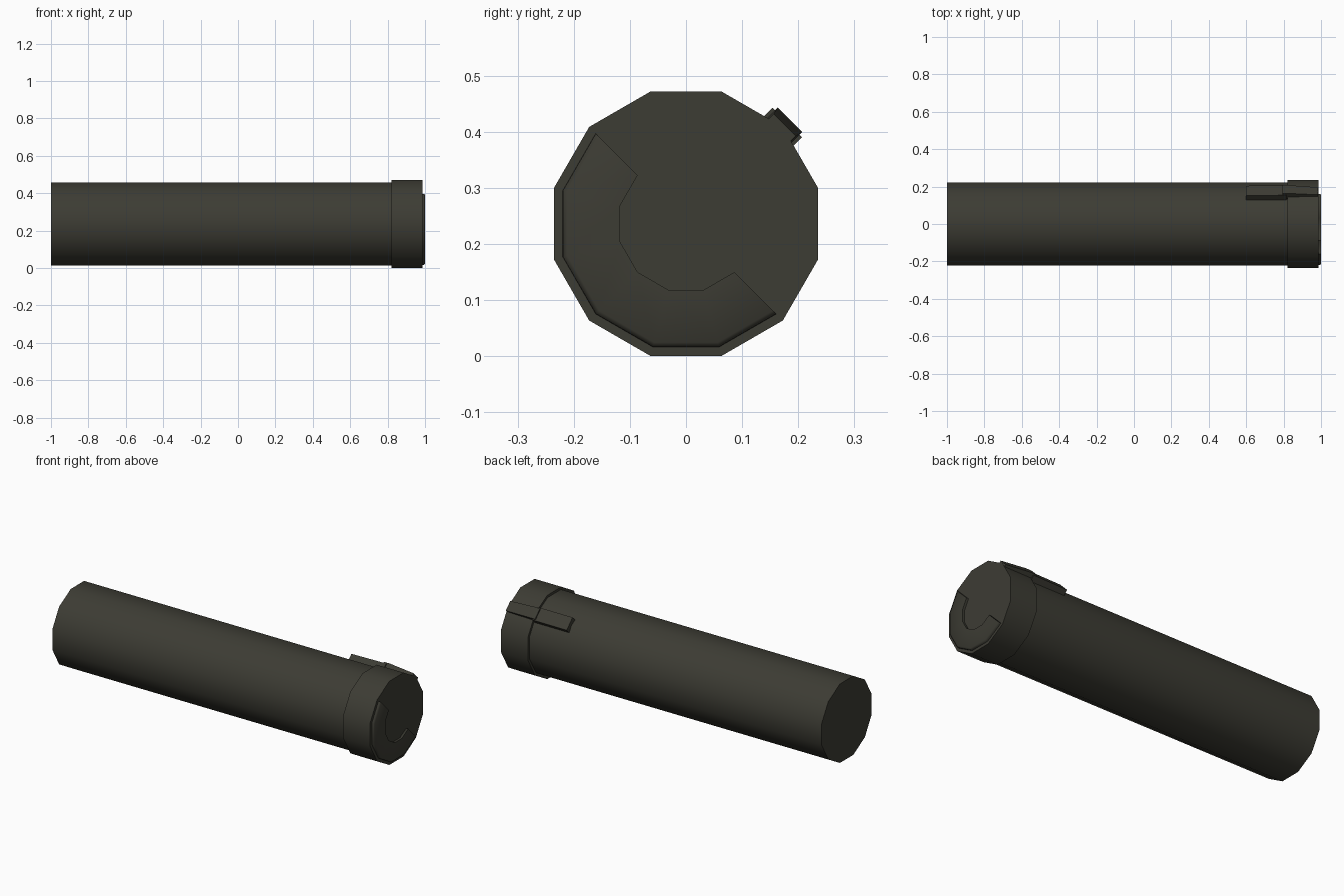
import bpy, bmesh, math
from mathutils import Vector

cube = bpy.data.objects.get("Cube")
if cube:
    bpy.data.objects.remove(cube, do_unlink=True)

AXIS_Z = 0.236
SIDES = 12

olive = bpy.data.materials.new("dark_olive")
olive.use_nodes = True
COLOUR = (0.046, 0.045, 0.034, 1)
olive.diffuse_color = COLOUR
shader = olive.node_tree.nodes["Principled BSDF"]
shader.inputs["Base Color"].default_value = COLOUR
shader.inputs["Roughness"].default_value = 0.8


def around(x, radius, degrees, side=0.0):
    """Point at a radius and angle about the long axis, shifted sideways."""
    a = math.radians(degrees)
    return Vector((x, radius * math.cos(a) - side * math.sin(a),
                   AXIS_Z + radius * math.sin(a) + side * math.cos(a)))


def loft(name, rings, smooth_angle):
    """Join matching closed rings of points and cap both ends."""
    bm = bmesh.new()
    loops = [[bm.verts.new(p) for p in ring] for ring in rings]
    n = len(loops[0])
    for a, b in zip(loops, loops[1:]):
        for i in range(n):
            j = (i + 1) % n
            bm.faces.new((a[i], a[j], b[j], b[i]))
    bm.faces.new(loops[0])
    bm.faces.new(loops[-1])
    bmesh.ops.recalc_face_normals(bm, faces=bm.faces)
    for f in bm.faces:
        f.smooth = True
    mesh = bpy.data.meshes.new(name)
    bm.to_mesh(mesh)
    bm.free()
    mesh.set_sharp_from_angle(angle=math.radians(smooth_angle))
    mesh.materials.append(olive)
    obj = bpy.data.objects.new(name, mesh)
    bpy.context.collection.objects.link(obj)
    return obj


def tube(name, x0, x1, radius):
    angles = [15 + 360 / SIDES * i for i in range(SIDES)]
    return loft(name, [[around(x, radius, a) for a in angles] for x in (x0, x1)], 40)


def clip(name, sections):
    """Bar along the tube; each section is x, half width, inner and outer radius."""
    rings = [[around(x, lo, 45, -w), around(x, lo, 45, w),
              around(x, hi, 45, w), around(x, hi, 45, -w)]
             for x, w, lo, hi in sections]
    return loft(name, rings, 40)


# Long body and the wider end collar
tube("body", -1.0, 0.83, 0.230)
tube("collar", 0.82, 0.987, 0.244)

# Half-ring raised on the collar face, with a chamfered outer rim
profile = [(0.98, 0.122), (1.0, 0.122), (1.0, 0.219), (0.995, 0.227), (0.98, 0.228)]
loft("end_half_ring",
     [[around(x, r, a) for x, r in profile] for a in range(135, 316, 30)], 80)

# Clip along the tube and its tapered tongue over the collar
clip("clip_base", [(0.60, 0.037, 0.20, 0.252), (0.815, 0.037, 0.20, 0.255)])
clip("clip_tongue", [(0.795, 0.031, 0.21, 0.262), (0.83, 0.031, 0.21, 0.262),
                     (0.985, 0.028, 0.21, 0.249)])
